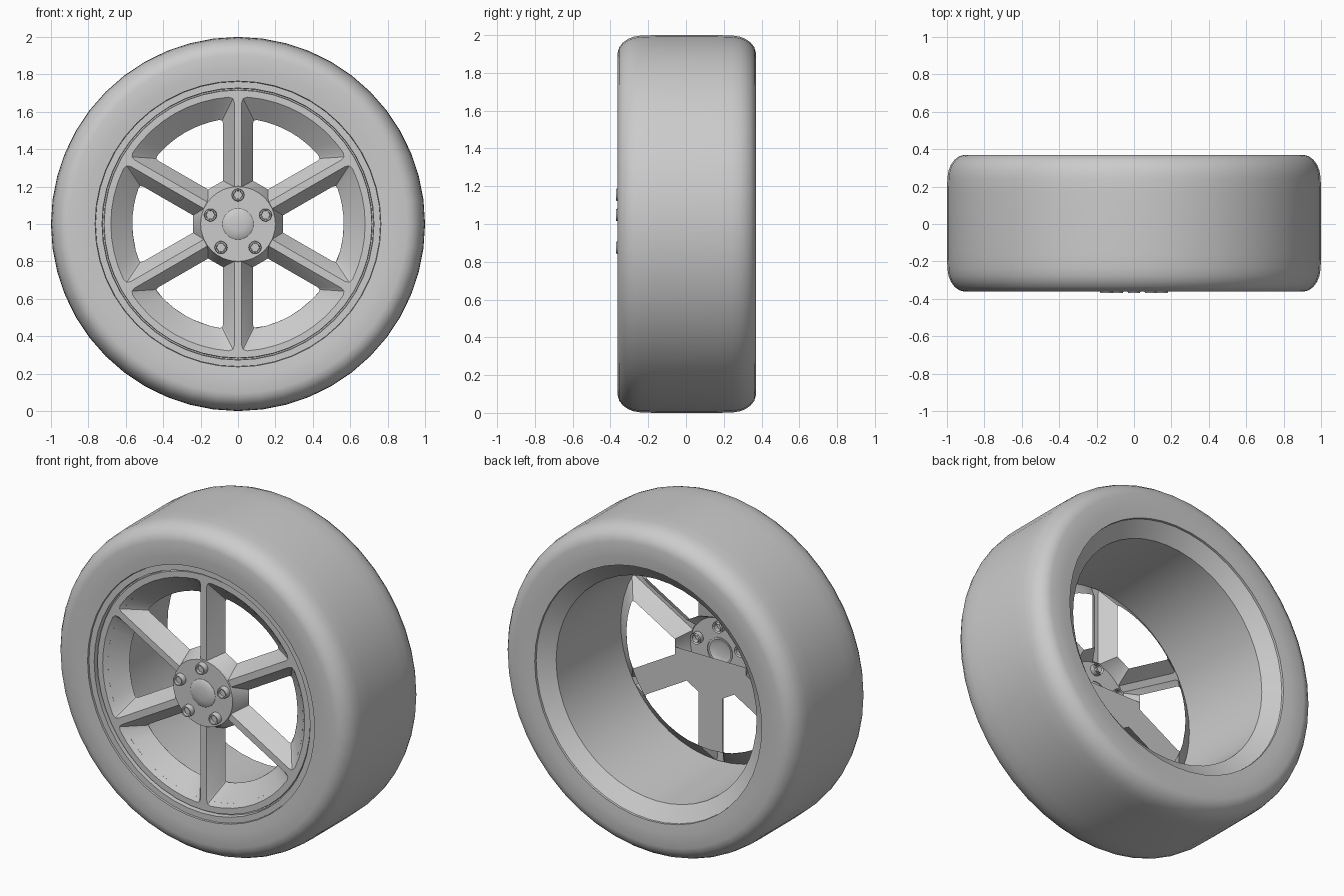
import bpy, bmesh
from math import sin, cos, asin, atan2, sqrt, pi, radians
from mathutils import Matrix, Vector

old = bpy.data.objects.get("Cube")
if old:
    bpy.data.objects.remove(old, do_unlink=True)

grey = bpy.data.materials.new("plain_grey")
grey.use_nodes = True
grey.diffuse_color = (0.6, 0.6, 0.6, 1)
grey.node_tree.nodes["Principled BSDF"].inputs["Base Color"].default_value = (0.6, 0.6, 0.6, 1)

AXLE = Vector((0, 0, 1))
SPOKES, NUTS, SEGMENTS = 6, 5, 48
HALF = pi / SPOKES


def finish(bm, name):
    """Weld the mesh, turn it into an object and shade it."""
    bmesh.ops.remove_doubles(bm, verts=bm.verts, dist=0.0002)
    bmesh.ops.dissolve_degenerate(bm, edges=bm.edges, dist=0.0002)
    bmesh.ops.recalc_face_normals(bm, faces=bm.faces)
    mesh = bpy.data.meshes.new(name)
    bm.to_mesh(mesh)
    bm.free()
    mesh.materials.append(grey)
    obj = bpy.data.objects.new(name, mesh)
    bpy.context.collection.objects.link(obj)
    bpy.ops.object.select_all(action="DESELECT")
    obj.select_set(True)
    bpy.context.view_layer.objects.active = obj
    bpy.ops.object.shade_smooth_by_angle(angle=radians(32))


def lathe(name, profile, steps=SEGMENTS, centre=AXLE):
    """Spin a (radius, y) profile about the y axis."""
    bm = bmesh.new()
    verts = [bm.verts.new(centre + Vector((r, y, 0))) for r, y in profile]
    edges = [bm.edges.new(pair) for pair in zip(verts, verts[1:])]
    bmesh.ops.spin(bm, geom=verts + edges, cent=centre, axis=(0, 1, 0),
                   angle=2 * pi, steps=steps)
    finish(bm, name)


def window_loop(y, w, inner, outer, fillet=0.0, flat=False):
    """Outline of one gap between spokes, symmetric about the x axis."""
    along = Vector((cos(HALF), sin(HALF)))
    across = Vector((sin(HALF), -cos(HALF)))

    def on_spoke(t, off):
        return along * t + across * off

    # Hub side, straight or round
    t_in = (inner - w * sin(HALF)) / cos(HALF) if flat else sqrt(max(inner**2 - w**2, 0))
    corner = on_spoke(t_in, w)
    top = atan2(corner.y, corner.x) if inner else HALF
    half = []
    for i in range(5):
        a = top * i / 4
        r = inner / cos(a) if flat else inner
        half.append(Vector((r * cos(a), r * sin(a))))
    # Spoke side with rounded outer corner
    t_out = sqrt(outer**2 - w**2)
    half.append(on_spoke(t_out - fillet, w))
    half.append(on_spoke(t_out - fillet * 0.3, w + fillet * 0.25))
    # Rim side
    end = HALF - asin((w + fillet) / outer)
    half += [Vector((cos(end * i / 4), sin(end * i / 4))) * outer for i in range(4, -1, -1)]
    lower = [Vector((p.x, -p.y)) for p in half[-2:0:-1]]
    return [Vector((p.x, y, p.y)) for p in half + lower]


# Spokes: front face, sloping gap walls, and a back plate on the lower half
FRONT, BACK = -0.33, -0.235
frame = window_loop(FRONT, 0, 0.07, 0.70)
front = window_loop(FRONT, 0.02, 0.2, 0.68, 0.03)
back = window_loop(BACK, 0.08, 0.24, 0.565, 0.02, flat=True)
star = window_loop(BACK, 0, 0, 0.565)
bm = bmesh.new()
for k in range(SPOKES):
    turn = Matrix.Rotation(2 * HALF * k, 3, "Y")
    loops = [[turn @ p + AXLE for p in loop] for loop in (frame, front, back, star)]
    for a, b in zip(loops, loops[1:]):
        for i in range(len(a)):
            j = (i + 1) % len(a)
            quad = [a[i], a[j], b[j], b[i]]
            middle = sum(quad, Vector()) / 4
            if b is loops[-1] and middle.z > AXLE.z:
                continue
            bm.faces.new([bm.verts.new(p) for p in quad])
finish(bm, "spokes")

# Rim: front lip with groove, barrel ending behind the front face, rear flange
lathe("rim_front_lip", [(0.695, -0.33), (0.716, -0.33), (0.718, -0.315), (0.725, -0.315),
                        (0.727, -0.345), (0.762, -0.345)])
lathe("rim_barrel", [(0.658, -0.312), (0.675, 0.285), (0.768, 0.354)])

# Tire: one half of the section, mirrored to the other side, set slightly back
SHIFT = 0.004
side = [(0.70, 0.28), (0.762, 0.32), (0.764, 0.36), (0.82, 0.365), (0.905, 0.366), (0.935, 0.358),
        (0.96, 0.339), (0.98, 0.311), (0.992, 0.28), (0.998, 0.24), (1.0, 0.16)]
lathe("tire", [(r, SHIFT - y) for r, y in side] + [(r, SHIFT + y) for r, y in side[::-1]])

# Hub face and centre cap
lathe("hub_face", [(0.204, -0.325), (0.2, -0.337), (0.083, -0.337), (0.083, -0.33)], 32)
lathe("centre_cap", [(0.083, -0.325), (0.083, -0.338), (0.075, -0.344),
                     (0.04, -0.35), (0, -0.352)], 32)

# Lug nuts: a round collar around a six-sided core
for k in range(NUTS):
    a = pi / 2 + 2 * pi * k / NUTS
    spot = AXLE + Vector((cos(a), 0, sin(a))) * 0.155
    lathe(f"lug_nut_{k + 1}", [(0.034, -0.30), (0.034, -0.363), (0.031, -0.37),
                               (0.024, -0.37), (0.022, -0.30)], 18, spot)
    lathe(f"lug_core_{k + 1}", [(0.024, -0.30), (0.024, -0.352), (0, -0.352)], 6, spot)
